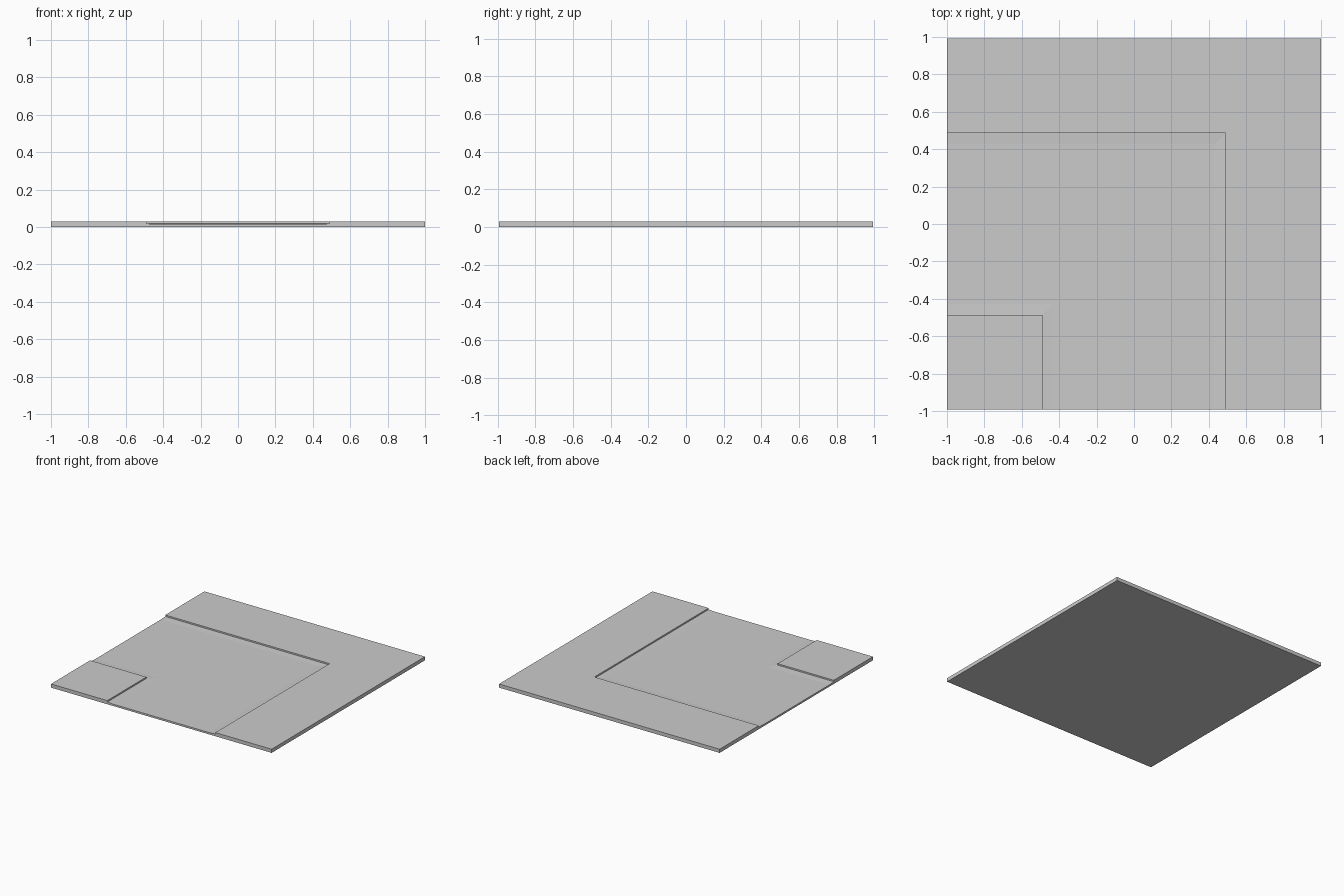
import bpy, bmesh

if "Cube" in bpy.data.objects:
    bpy.data.objects.remove(bpy.data.objects["Cube"])

HALF_X, HALF_Y = 1.0, 0.993

# Cross-section (offset from the path centre line, height): raised ground,
# kerb, shallow gutter, road, gutter, kerb, raised ground, then the underside
profile = [(-1, 0.03), (-0.49, 0.03), (-0.49, 0.018), (-0.43, 0.015),
           (0.43, 0.015), (0.49, 0.018), (0.49, 0.03), (1, 0.03),
           (1, 0), (-1, 0)]


def sweep_corner(name, section):
    """Sweep a section from the front edge round a mitred corner to the left edge."""
    bm = bmesh.new()
    stations = []
    for where in (lambda d: (d, -1), lambda d: (d, d), lambda d: (-1, d)):
        ring = []
        for d, z in section:
            x, y = where(d)
            ring.append(bm.verts.new((x * HALF_X, y * HALF_Y, z)))
        stations.append(ring)
    n = len(section)
    for a, b in zip(stations, stations[1:]):
        for i in range(n):
            j = (i + 1) % n
            bm.faces.new((a[i], a[j], b[j], b[i]))
    # End caps along the front and left edges
    bm.faces.new(stations[0])
    bm.faces.new(stations[-1])
    # The inner corner collapses to a single post
    bmesh.ops.remove_doubles(bm, verts=bm.verts, dist=1e-5)
    bmesh.ops.dissolve_degenerate(bm, edges=bm.edges, dist=1e-5)
    bmesh.ops.recalc_face_normals(bm, faces=bm.faces)
    mesh = bpy.data.meshes.new(name)
    bm.to_mesh(mesh)
    bm.free()
    obj = bpy.data.objects.new(name, mesh)
    bpy.context.collection.objects.link(obj)
    return obj


# Ground tile with a sunken road turning the corner
sweep_corner("corner_road_tile", profile)
